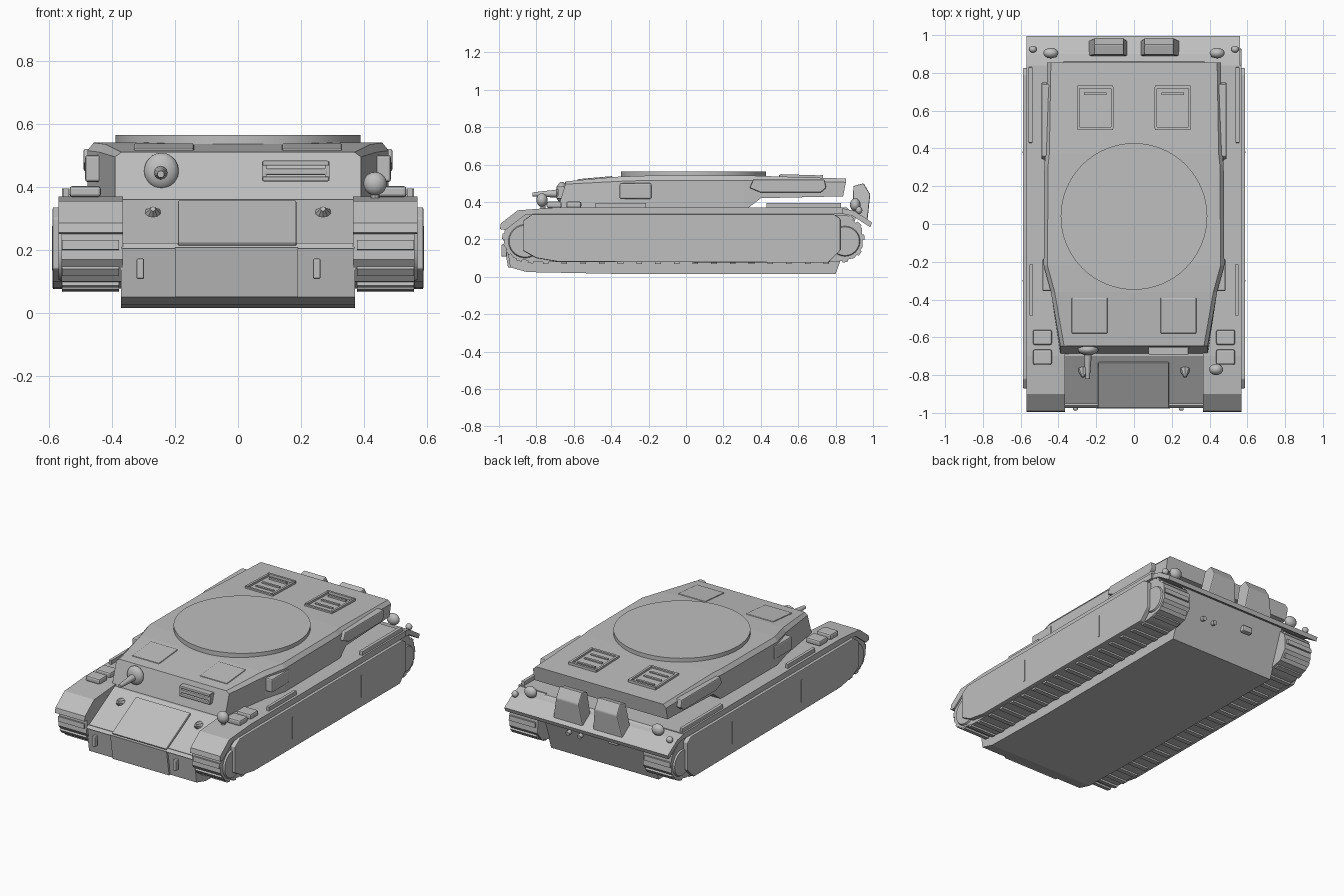
import bpy, bmesh, math
from mathutils import Vector, Matrix

grey = bpy.data.materials.new("flat grey")
grey.diffuse_color = (0.52, 0.52, 0.52, 1)


def finish(name, bm, bevel=0.0, smooth=False):
    bmesh.ops.recalc_face_normals(bm, faces=bm.faces)
    me = bpy.data.meshes.new(name)
    bm.to_mesh(me)
    bm.free()
    me.materials.append(grey)
    ob = bpy.data.objects.new(name, me)
    bpy.context.collection.objects.link(ob)
    if bevel:
        m = ob.modifiers.new("bevel", 'BEVEL')
        m.width, m.segments = bevel, 2
    if smooth:
        bpy.ops.object.select_all(action='DESELECT')
        ob.select_set(True)
        bpy.context.view_layer.objects.active = ob
        bpy.ops.object.shade_smooth_by_angle(angle=math.radians(40))
    return ob


def loft(name, rings, bevel=0.0):
    bm = bmesh.new()
    vs = [[bm.verts.new(p) for p in r] for r in rings]
    n = len(rings[0])
    for a, b in zip(vs, vs[1:]):
        for i in range(n):
            bm.faces.new((a[i], a[(i + 1) % n], b[(i + 1) % n], b[i]))
    bm.faces.new(vs[0])
    bm.faces.new(vs[-1])
    return finish(name, bm, bevel)


def side_prism(name, yz, x0, x1, bevel=0.0):
    return loft(name, [[(x, y, z) for y, z in yz] for x in (x0, x1)], bevel)


def box(name, c, s, rot=0.0, bevel=0.0):
    bm = bmesh.new()
    m = Matrix.Translation(c) @ Matrix.Rotation(rot, 4, 'X') @ Matrix.Diagonal((*s, 1))
    bmesh.ops.create_cube(bm, size=1, matrix=m)
    return finish(name, bm, bevel)


def rod(name, a, b, r1, r2=None, n=24):
    a, b = Vector(a), Vector(b)
    bm = bmesh.new()
    m = Matrix.Translation((a + b) / 2) @ (b - a).to_track_quat('Z', 'Y').to_matrix().to_4x4()
    bmesh.ops.create_cone(bm, cap_ends=True, segments=n, radius1=r1,
                          radius2=r1 if r2 is None else r2, depth=(b - a).length, matrix=m)
    return finish(name, bm, smooth=True)


def ball(name, c, s):
    bm = bmesh.new()
    bmesh.ops.create_uvsphere(bm, u_segments=16, v_segments=10, radius=1,
                              matrix=Matrix.Translation(c) @ Matrix.Diagonal((*s, 1)))
    return finish(name, bm, smooth=True)


# Lower hull
side_prism("lower_hull", [(-0.85, 0.025), (-0.94, 0.05), (-0.965, 0.21), (-0.70, 0.36), (0.36, 0.37),
                          (0.86, 0.37), (0.91, 0.32), (0.80, 0.015), (-0.35, 0.015)], -0.372, 0.372)

# Superstructure: chamfered sections (y low, y high, half width, z low, z edge, z roof)
rings = []
for yl, yh, w, zl, ze, zr in [(-0.69, -0.645, 0.39, 0.35, 0.495, 0.51), (-0.36, -0.36, 0.44, 0.35, 0.51, 0.535),
                              (-0.22, -0.22, 0.478, 0.35, 0.515, 0.54), (0.31, 0.31, 0.475, 0.35, 0.515, 0.54),
                              (0.40, 0.37, 0.468, 0.42, 0.515, 0.54), (0.84, 0.855, 0.46, 0.43, 0.505, 0.525)]:
    half = [(w, yl, zl), (w, yh, ze), (w - 0.02, yh, zr)]
    rings.append(half + [(-x, y, z) for x, y, z in reversed(half)])
loft("superstructure", rings)

# Turret ring plate
rod("turret_ring", (0, 0.04, 0.52), (0, 0.04, 0.564), 0.388, n=64)

# Glacis access plate and lower nose panel
side_prism("glacis_plate", [(-0.965, 0.21), (-0.975, 0.222), (-0.735, 0.358), (-0.73, 0.34)], -0.19, 0.185, 0.004)
side_prism("nose_panel", [(-0.935, 0.05), (-0.952, 0.05), (-0.977, 0.207), (-0.96, 0.207)], -0.2, 0.19)
side_prism("nose_seam", [(-0.96, 0.205), (-0.975, 0.205), (-0.96, 0.222), (-0.94, 0.215)], -0.37, 0.37)

# Ball mounted gun, vision slot and single headlight
ball("ball_mount", (-0.243, -0.665, 0.45), (0.055, 0.03, 0.058))
rod("hull_gun", (-0.245, -0.68, 0.445), (-0.245, -0.82, 0.44), 0.022, 0.011, 12)
for z in (0.475, 0.425):
    box("vision_slot_lip", (0.183, -0.672, z), (0.21, 0.04, 0.016), bevel=0.004)
box("vision_slot_bar", (0.183, -0.672, 0.448), (0.20, 0.03, 0.02), bevel=0.004)
for x in (0.083, 0.283):
    box("vision_slot_end", (x, -0.668, 0.45), (0.014, 0.035, 0.06))
ball("headlight", (0.435, -0.77, 0.41), (0.037, 0.03, 0.037))
rod("headlight_post", (0.435, -0.765, 0.35), (0.435, -0.765, 0.4), 0.014, n=8)

# Rear shelf and tow fittings
side_prism("rear_shelf", [(0.82, 0.37), (0.90, 0.352), (0.995, 0.29), (0.985, 0.265), (0.89, 0.325), (0.82, 0.34)],
           -0.57, 0.56)
for x in (0.12, 0.2):
    rod("rear_plug", (x, 0.84, 0.19), (x, 0.885, 0.18), 0.014, n=12)
box("rear_hook", (-0.12, 0.88, 0.22), (0.07, 0.035, 0.04), bevel=0.008)

track_yz = [(-0.80, 0.078), (-0.92, 0.10), (-0.975, 0.17), (-0.968, 0.26), (-0.88, 0.33),
            (0.86, 0.33), (0.94, 0.26), (0.945, 0.16), (0.90, 0.10), (0.80, 0.078)]

for s, side in ((-1, "left"), (1, "right")):
    # Track body and its cleats
    side_prism(side + "_track", track_yz, s * 0.365, s * 0.56)
    for i in range(len(track_yz)):
        a, b = Vector(track_yz[i]), Vector(track_yz[(i + 1) % len(track_yz)])
        if a.y > 0.32 and b.y > 0.32:
            continue
        d = b - a
        n = max(1, round(d.length / (0.1 if d.length > 1 else 0.07)))
        for k in range(n):
            p = a + d * (k + 0.5) / n
            box(side + "_cleat", (s * 0.468, p.x, p.y), (0.18, 0.03, 0.022), math.atan2(d.y, d.x))
    for y, z, r in ((-0.86, 0.19, 0.10), (0.85, 0.19, 0.09)):
        rod(side + "_end_wheel", (s * 0.54, y, z), (s * 0.57, y, z), r, r * 0.85)

    # Skirt plate with seams
    side_prism(side + "_skirt", [(-0.87, 0.30), (-0.87, 0.14), (-0.80, 0.10), (-0.68, 0.08), (0.76, 0.075),
                                 (0.825, 0.14), (0.825, 0.31), (0.79, 0.335), (-0.82, 0.335)],
               s * 0.557, s * 0.588, 0.004)
    for y in (-0.3, 0.38):
        box(side + "_skirt_seam", (s * 0.588, y, 0.205), (0.006, 0.008, 0.14))

    # Fender with drooping front
    side_prism(side + "_fender", [(-0.995, 0.255), (-0.99, 0.285), (-0.90, 0.355), (-0.7, 0.37), (0.84, 0.37),
                                  (0.84, 0.335), (-0.86, 0.33), (-0.965, 0.25)], s * 0.365, s * 0.57)
    for y in (-0.705, -0.6):
        box(side + "_fender_pad", (s * 0.485, y, 0.385), (0.1, 0.08, 0.035), bevel=0.01)
    box(side + "_front_tool", (s * 0.545, -0.35, 0.38), (0.018, 0.27, 0.03))
    box(side + "_rear_tool", (s * 0.548, 0.63, 0.38), (0.022, 0.4, 0.03), bevel=0.004)

    # Tow lug, glacis lug and rear lamps
    box(side + "_tow_lug", (s * 0.28 - 0.03, -0.972, 0.14), (0.025, 0.03, 0.065), bevel=0.006)
    rod(side + "_glacis_lug", (s * 0.27, -0.77, 0.31), (s * 0.27, -0.81, 0.33), 0.03, 0.008, 8)
    ball(side + "_rear_lamp", (s * 0.44, 0.905, 0.385), (0.04, 0.028, 0.035))
    ball(side + "_marker_lamp", (s * 0.535, 0.925, 0.355), (0.02, 0.018, 0.02))

    # Side visor and air intake duct
    box(side + "_side_visor", (s * 0.455, -0.27, 0.458), (0.06, 0.17, 0.085), bevel=0.008)
    side_prism(side + "_intake_duct", [(0.34, 0.475), (0.40, 0.45), (0.72, 0.45), (0.75, 0.475), (0.74, 0.52),
                                       (0.36, 0.52)], s * 0.44, s * 0.49, 0.006)

    # Smoke boxes on the tail
    loft(side + "_tail_box", [[(s * (0.035 + t * (i > 1)), y, z) if k == 0 else (s * (0.24 - t * (i > 1)), y, z)
                               for i, (y, z) in enumerate([(0.97, 0.30), (0.89, 0.34), (0.895, 0.485),
                                                           (0.95, 0.50), (0.985, 0.44)])]
                              for k, t in ((0, 0.02), (1, 0.03))], 0.006)

    # Engine hatch: frame and slats
    for dx in (-0.09, 0.09):
        box(side + "_hatch_rail", (s * 0.205 + dx, 0.615, 0.535), (0.014, 0.22, 0.02), -0.03)
    for y in (0.505, 0.725):
        box(side + "_hatch_edge", (s * 0.205, y, 0.535), (0.19, 0.014, 0.02), -0.03)
    for y in (0.56, 0.62, 0.69):
        box(side + "_hatch_slat", (s * 0.205, y, 0.533), (0.12, 0.014, 0.014), -0.03)

    # Crew hatch swell on the front roof
    box(side + "_crew_hatch", (s * 0.235, -0.485, 0.523), (0.19, 0.19, 0.014), 0.088, 0.006)
